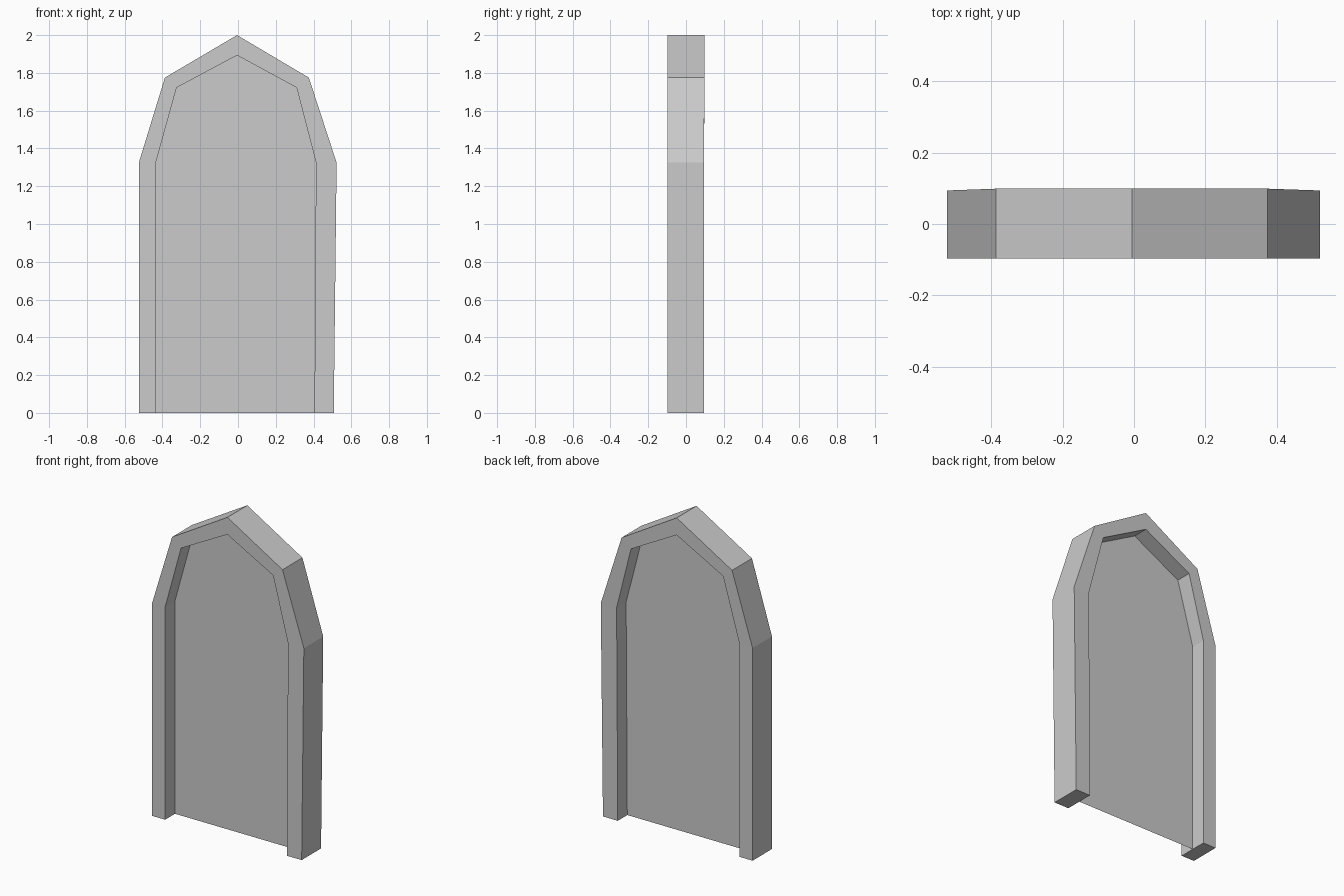
import bpy, bmesh

if "Cube" in bpy.data.objects:
    bpy.data.objects.remove(bpy.data.objects["Cube"])

# Arch profiles in (x, z), left foot to right foot
OUTER = [(-0.525, 0), (-0.525, 1.325), (-0.387, 1.775), (-0.005, 2.0),
         (0.375, 1.775), (0.522, 1.325), (0.507, 0)]
INNER = [(-0.435, 0), (-0.435, 1.325), (-0.325, 1.722), (-0.005, 1.893),
         (0.31, 1.722), (0.413, 1.325), (0.405, 0)]
FRONT = -0.097


def back(z):
    # The crown is slightly deeper than the jambs
    return 0.099 if z > 1.5 else 0.094


def add_object(name, bm):
    mesh = bpy.data.meshes.new(name)
    bm.to_mesh(mesh)
    bm.free()
    obj = bpy.data.objects.new(name, mesh)
    bpy.context.collection.objects.link(obj)
    return obj


# Arched frame: sweep a four-cornered section along the profile
bm = bmesh.new()
rings = []
for (ox, oz), (ix, iz) in zip(OUTER, INNER):
    corners = [(ox, FRONT, oz), (ix, FRONT, iz),
               (ix, back(iz), iz), (ox, back(oz), oz)]
    rings.append([bm.verts.new(c) for c in corners])
for a, b in zip(rings, rings[1:]):
    for i in range(4):
        j = (i + 1) % 4
        bm.faces.new((a[i], a[j], b[j], b[i]))
bm.faces.new(rings[0])
bm.faces.new(rings[-1])
bmesh.ops.recalc_face_normals(bm, faces=bm.faces)
add_object("arch_frame", bm)

# Thin door panel halfway through the frame
bm = bmesh.new()
bm.faces.new([bm.verts.new((x, 0, z)) for x, z in reversed(INNER)])
bmesh.ops.recalc_face_normals(bm, faces=bm.faces)
add_object("door_panel", bm)
